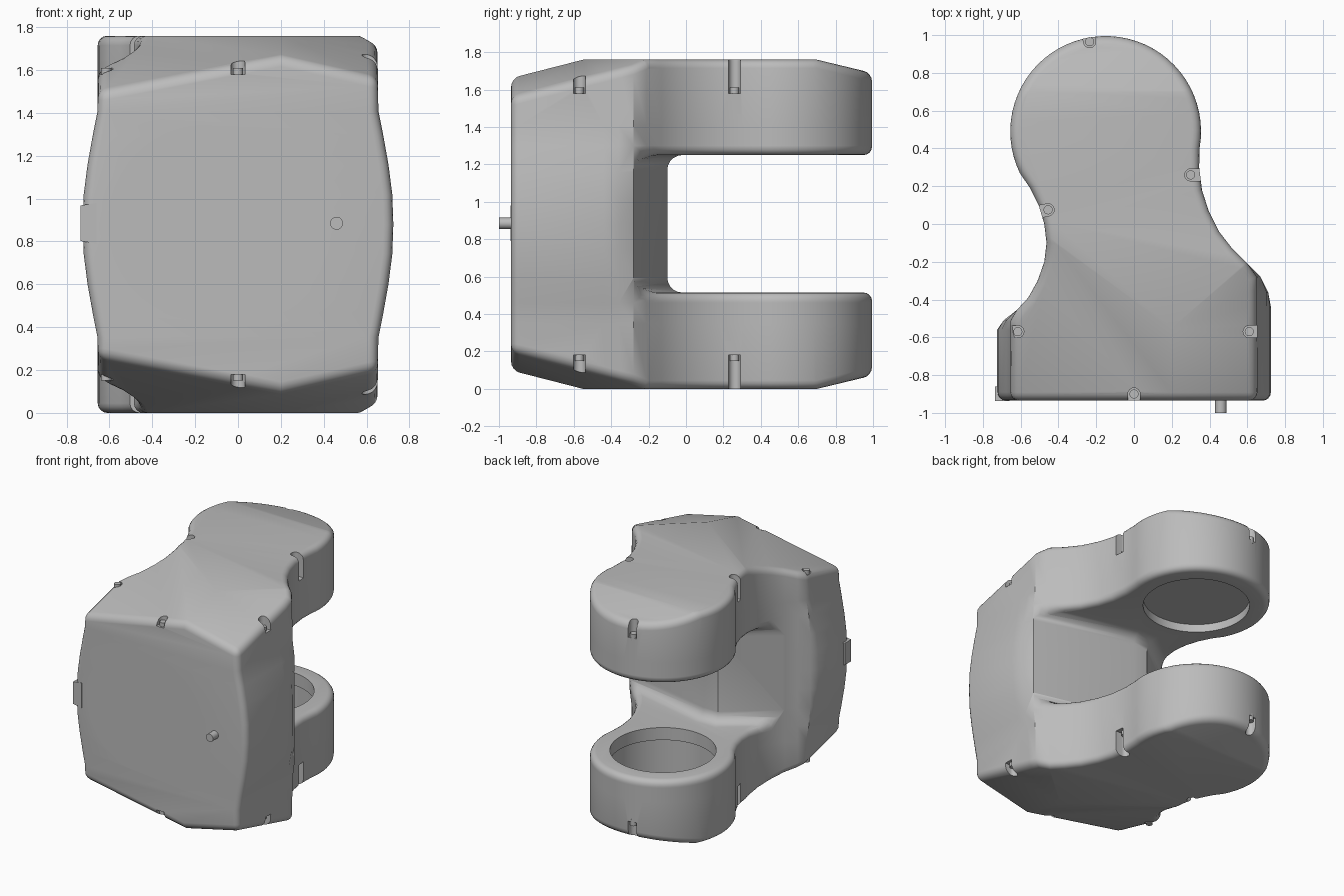
import bpy, bmesh, math
from mathutils import Vector

if "Cube" in bpy.data.objects:
    bpy.data.objects.remove(bpy.data.objects["Cube"], do_unlink=True)

MID = 0.88                      # height of the mirror plane
ARM = Vector((-0.15, 0.49))     # axis of the two round arm ends

grey = bpy.data.materials.new("plain_grey")
grey.use_nodes = True
grey.diffuse_color = (0.5, 0.5, 0.5, 1)
grey.node_tree.nodes["Principled BSDF"].inputs["Base Color"].default_value = (0.5, 0.5, 0.5, 1)


def add_object(name, bm):
    bmesh.ops.recalc_face_normals(bm, faces=bm.faces)
    mesh = bpy.data.meshes.new(name)
    bm.to_mesh(mesh)
    bm.free()
    mesh.materials.append(grey)
    obj = bpy.data.objects.new(name, mesh)
    bpy.context.scene.collection.objects.link(obj)
    return obj


def prism(outline, z0, z1):
    bm = bmesh.new()
    face = bm.faces.new([bm.verts.new((x, y, z0)) for x, y in outline])
    top = bmesh.ops.extrude_face_region(bm, geom=[face])["geom"]
    for v in top:
        if isinstance(v, bmesh.types.BMVert):
            v.co.z = z1
    bmesh.ops.recalc_face_normals(bm, faces=bm.faces)
    return bm


def circle(centre, radius, count=64):
    return [(centre[0] + radius * math.cos(2 * math.pi * i / count),
             centre[1] + radius * math.sin(2 * math.pi * i / count)) for i in range(count)]


def cut(target, cutter):
    mod = target.modifiers.new("cut", "BOOLEAN")
    mod.operation, mod.solver, mod.object = "DIFFERENCE", "EXACT", cutter
    mod.use_self = True
    bpy.context.view_layer.update()
    graph = bpy.context.evaluated_depsgraph_get()
    result = bpy.data.meshes.new_from_object(target.evaluated_get(graph))
    target.modifiers.clear()
    target.data = result
    bpy.data.objects.remove(cutter, do_unlink=True)


def slice_off(bm, point, normal):
    geom = bm.verts[:] + bm.edges[:] + bm.faces[:]
    res = bmesh.ops.bisect_plane(bm, geom=geom, dist=1e-5, plane_co=point,
                                 plane_no=normal, clear_outer=True)
    edges = [e for e in res["geom_cut"] if isinstance(e, bmesh.types.BMEdge)]
    bmesh.ops.holes_fill(bm, edges=edges, sides=0)


# Plan outline: round arm end, curved waist, square front
right_waist = [(.345, .3), (.36, .18), (.395, .07), (.45, -.04), (.52, -.13), (.60, -.21),
               (.67, -.28), (.71, -.36), (.725, -.44), (.725, -.935)]
left_waist = [(-.725, -.935), (-.725, -.56), (-.69, -.51), (-.62, -.455), (-.56, -.39),
              (-.51, -.3), (-.475, -.2), (-.463, -.1), (-.475, 0), (-.505, .1), (-.55, .19)]
arc = []
for i in range(41):
    a = math.radians(206 - 216 * i / 40)
    arc.append((ARM.x + .505 * math.cos(a), ARM.y + .505 * math.sin(a)))
bm = prism(arc + right_waist + left_waist, 0, 2 * MID)

# Bowed flanks
half_width = {0: .725, .14: .72, .28: .702, .42: .677, .53: .655}
for d in half_width:
    for z in {MID + d, MID - d}:
        bmesh.ops.bisect_plane(bm, geom=bm.verts[:] + bm.edges[:] + bm.faces[:],
                               plane_co=(0, 0, z), plane_no=(0, 0, 1))
for v in bm.verts:
    d = abs(v.co.z - MID)
    limit = next((w for k, w in half_width.items() if abs(k - d) < .01), .65)
    if v.co.y < 0:
        v.co.x = max(-limit, min(limit, v.co.x))

# Sloped planes at the front corners and the back, above and below
for side in (1, -1):
    z = MID + side * MID
    for point, slope in (((.2, -.55), (.19, .256)), ((.2, -.55), (-.225, .256)),
                         ((0, .7), (0, -.24))):
        slice_off(bm, (*point, z), (-slope[0], -slope[1], side))
housing = add_object("housing", bm)

# Gap between the arms, with filleted inner corners
gap_plan = [(1.2, 1.5), (-1.2, 1.5), (-1.2, -.3), (-.57, -.39), (-.2, -.1), (-.08, -.1),
            (.68, -.283), (1.2, -.25)]
bm = prism(gap_plan, .515, 1.25)
inner = [e for e in bm.edges if all(v.co.y < 0 for v in e.verts)
         and abs(e.verts[0].co.z - e.verts[1].co.z) < .01]
bmesh.ops.bevel(bm, geom=inner, offset=.08, segments=5, profile=.5, affect="EDGES")
cut(housing, add_object("gap_cutter", bm))

# Rounded outer rims
bm = bmesh.new()
bm.from_mesh(housing.data)
bmesh.ops.remove_doubles(bm, verts=bm.verts, dist=.003)
rims = []
for e in bm.edges:
    if len(e.link_faces) != 2 or not e.is_convex or e.calc_face_angle(0) < .75:
        continue
    a, b = (v.co for v in e.verts)
    upright = abs(a.z - b.z) > .8 * e.calc_length()
    if not upright or max(a.y, b.y) < -.9:
        rims.append(e)
bmesh.ops.bevel(bm, geom=rims, offset=.045, segments=4, profile=.5, affect="EDGES",
                clamp_overlap=False)
bm.to_mesh(housing.data)
bm.free()

# Round front recess, upper arm recess, lower arm bore with wider cavity
bm = prism(circle((ARM.x, -.885), .457, 96), .915, 1.1)
for v in bm.verts:
    v.co = (v.co.x, -v.co.z, -v.co.y)
cut(housing, add_object("front_recess_cutter", bm))
for radius, z0, z1 in ((.367, 1.0, 1.31), (.367, .3, .7), (.4, .12, .42)):
    cut(housing, add_object("arm_cutter", prism(circle(ARM, radius), z0, z1)))

# Screw slots around the rim, above and below
slots = [((0, -.9), (0, -1)), ((.61, -.57), (1, 0)), ((-.615, -.57), (-1, 0)),
         ((-.455, .075), (-1, -.2)), ((.3, .26), (1, 0)), ((-.235, .965), (-.17, 1))]
for n, (centre, outward) in enumerate(slots):
    c, out = Vector(centre), Vector(outward).normalized()
    across = Vector((-out.y, out.x))
    plan = []
    for i in range(13):
        a = math.pi * i / 12
        plan.append(c + .032 * (across * math.cos(a) - out * math.sin(a)))
    plan += [c - across * .032 + out * .2, c + across * .032 + out * .2]
    for side, label in ((1, "upper"), (-1, "lower")):
        z0, z1 = sorted((MID + side * .70, MID + side * 1.0))
        cut(housing, add_object("slot_cutter", prism(plan, z0, z1)))
        z0, z1 = sorted((MID + side * .68, MID + side * .73))
        add_object(f"{label}_screw_{n + 1}", prism(circle(c, .024, 20), z0, z1))

# Locating pin on the front
bm = prism(circle((.46, -.885), .03, 32), .9, 1.0)
for v in bm.verts:
    v.co = (v.co.x, -v.co.z, -v.co.y)
add_object("front_pin", bm)

# Small tab on the right flank, tapered outward
bm = prism([(-.735, -.937), (-.735, -.86), (-.66, -.86), (-.66, -.937)], .79, .98)
for v in bm.verts:
    if v.co.x < -.7:
        v.co.z += .012 if v.co.z < MID else -.012
add_object("side_tab", bm)

# Smooth shading with crisp edges
bpy.ops.object.select_all(action="DESELECT")
for obj in bpy.context.scene.objects:
    if obj.type == "MESH":
        obj.select_set(True)
        bpy.context.view_layer.objects.active = obj
bpy.ops.object.shade_smooth_by_angle(angle=math.radians(35))
